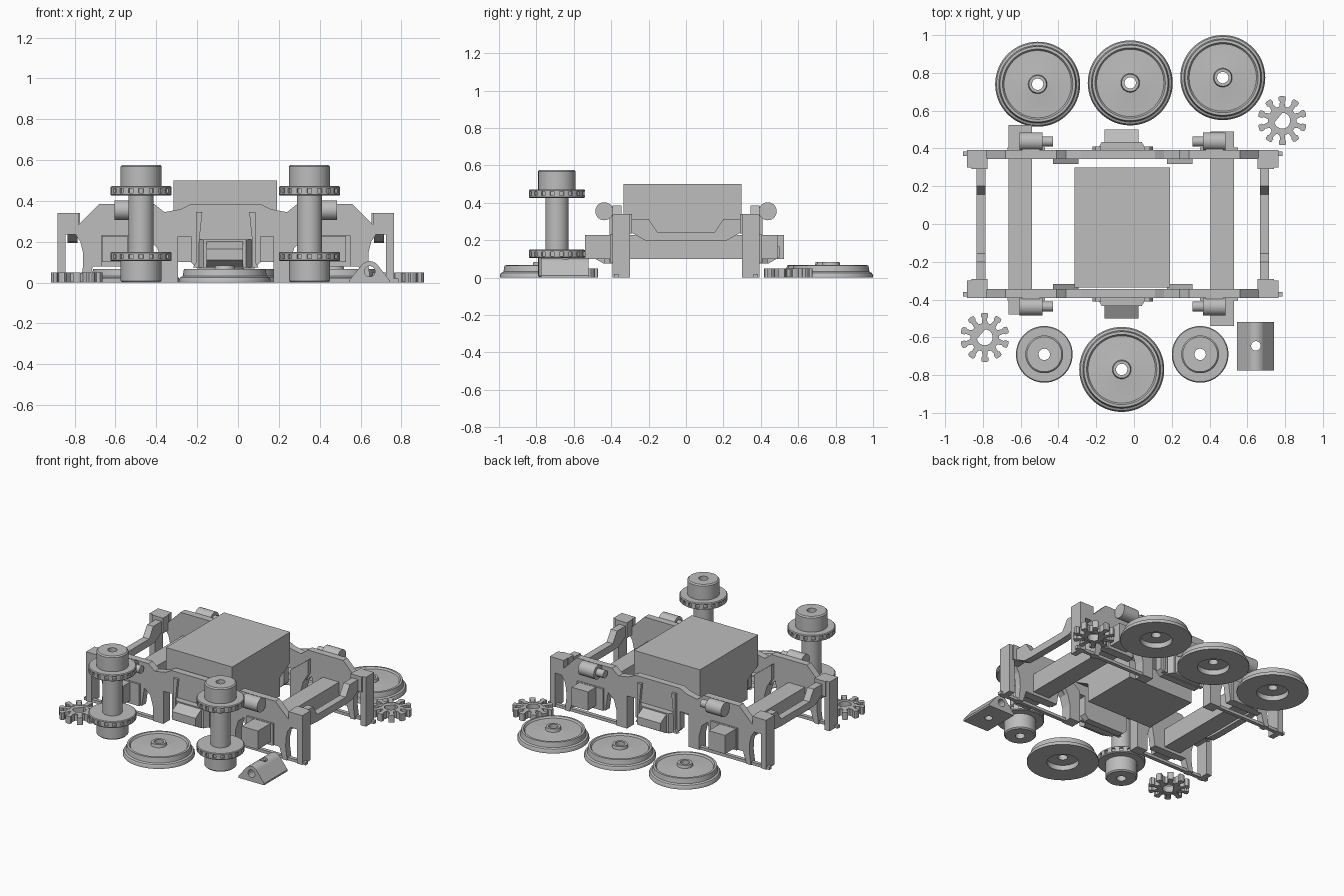
import bpy, bmesh
from math import sin, cos, tau, radians
from mathutils import Vector

cube = bpy.data.objects.get("Cube")
if cube:
    bpy.data.objects.remove(cube, do_unlink=True)

grey = bpy.data.materials.new("plain_grey")
grey.use_nodes = True
grey.diffuse_color = (0.51, 0.51, 0.51, 1)
grey.node_tree.nodes["Principled BSDF"].inputs["Base Color"].default_value = (0.51, 0.51, 0.51, 1)

CX = -0.06  # middle of the chassis along x


def finish(name, bm, smooth=False):
    bmesh.ops.remove_doubles(bm, verts=bm.verts, dist=1e-5)
    bmesh.ops.recalc_face_normals(bm, faces=bm.faces)
    mesh = bpy.data.meshes.new(name)
    bm.to_mesh(mesh)
    bm.free()
    mesh.materials.append(grey)
    ob = bpy.data.objects.new(name, mesh)
    bpy.context.collection.objects.link(ob)
    if smooth:
        bpy.ops.object.select_all(action='DESELECT')
        bpy.context.view_layer.objects.active = ob
        ob.select_set(True)
        bpy.ops.object.shade_smooth_by_angle(angle=radians(30))
    return ob


def prism(name, pts, axis, lo, hi, smooth=False):
    """Extrude a flat outline along one axis."""
    place = {'x': lambda a, b, c: (c, a, b),
             'y': lambda a, b, c: (a, c, b),
             'z': lambda a, b, c: (a, b, c)}[axis]
    bm = bmesh.new()
    face = bm.faces.new([bm.verts.new(place(a, b, lo)) for a, b in pts])
    ext = bmesh.ops.extrude_face_region(bm, geom=[face])
    bmesh.ops.translate(bm, vec=Vector(place(0, 0, hi - lo)),
                        verts=[v for v in ext['geom'] if isinstance(v, bmesh.types.BMVert)])
    return finish(name, bm, smooth)


def box(name, x0, x1, y0, y1, z0, z1):
    return prism(name, [(x0, y0), (x1, y0), (x1, y1), (x0, y1)], 'z', z0, z1)


def rod(name, a, b, axis, r, lo, hi, n=32):
    ring = [(a + r * cos(tau * i / n), b + r * sin(tau * i / n)) for i in range(n)]
    return prism(name, ring, axis, lo, hi, True)


def lathe(name, profile, x, y, steps=64):
    """Turn a closed (radius, height) outline around a vertical line."""
    bm = bmesh.new()
    vs = [bm.verts.new((r, 0, z)) for r, z in profile]
    es = [bm.edges.new((vs[i - 1], vs[i])) for i in range(len(vs))]
    bmesh.ops.spin(bm, geom=vs + es, axis=(0, 0, 1), cent=(0, 0, 0), angle=tau, steps=steps)
    ob = finish(name, bm, True)
    ob.location = (x, y, 0)
    return ob


def cut(ob, cutter):
    mod = ob.modifiers.new("hole", 'BOOLEAN')
    mod.operation, mod.object, mod.solver = 'DIFFERENCE', cutter, 'EXACT'
    bpy.context.view_layer.objects.active = ob
    bpy.ops.object.modifier_apply(modifier=mod.name)
    bpy.data.objects.remove(cutter, do_unlink=True)


# Loose wheels lying flat
wheel = [(0.225, 0), (0.225, 0.013), (0.218, 0.026), (0.206, 0.032), (0.2, 0.066), (0.186, 0.067),
         (0.178, 0.056), (0.12, 0.058), (0.05, 0.064), (0.046, 0.084), (0.03, 0.084), (0.03, 0.035),
         (0.1, 0.035), (0.1, 0)]
for i, (x, y) in enumerate([(-0.51, 0.74), (-0.02, 0.747), (0.47, 0.775), (-0.065, -0.77)]):
    lathe(f"wheel_{i + 1}", wheel, x, y)

# Standing axles with notched discs
spool = [(0.092, 0), (0.1, 0.008), (0.1, 0.105), (0.145, 0.105), (0.15, 0.11), (0.15, 0.117),
         (0.138, 0.117), (0.138, 0.138), (0.15, 0.138), (0.15, 0.146), (0.145, 0.15), (0.062, 0.15)]
axle = spool + [(r, 0.577 - z) for r, z in reversed(spool)] + [(0.03, 0.577), (0.03, 0)]
for side, x, y in [("left", 0.35, -0.69), ("right", -0.475, -0.69)]:
    lathe(f"axle_{side}", axle, x, y)
    for level in (0.113, 0.435):
        for i in range(18):
            a = tau * i / 18
            arc = [(r, a + t) for r, t in [(0.13, -0.1), (0.149, -0.1), (0.15, 0), (0.149, 0.1), (0.13, 0.1)]]
            prism(f"disc_tooth_{side}", [(x + r * cos(t), y + r * sin(t)) for r, t in arc],
                  'z', level, level + 0.029)

# Small gears with ten knobbed teeth
tooth = [(0.06, -0.017), (0.1, -0.012), (0.108, -0.019), (0.126, -0.018), (0.13, -0.009)]
tooth += [(u, -v) for u, v in reversed(tooth)]
for side, x, y in [("front", -0.79, -0.6), ("back", 0.785, 0.547)]:
    lathe(f"gear_ring_{side}", [(0.042, 0.003), (0.076, 0.003), (0.076, 0.047), (0.042, 0.047)], x, y, 32)
    chord = [(x + 0.045 * cos(t), y + 0.045 * sin(t)) for t in [radians(85 + 10 * k) for k in range(12)]]
    prism(f"gear_flat_{side}", chord, 'z', 0.003, 0.047)
    for i in range(10):
        c, s = cos(tau * i / 10 + 0.32), sin(tau * i / 10 + 0.32)
        prism(f"gear_tooth_{side}", [(x + u * c - v * s, y + u * s + v * c) for u, v in tooth], 'z', 0, 0.05)

# Loose bracket with a cross hole and a vertical hole
hump = [(0.645 + 0.05 * cos(t), 0.055 + 0.05 * sin(t)) for t in [radians(40 + 10 * k) for k in range(11)]]
bracket = prism("bracket", [(0.545, 0), (0.742, 0), (0.742, 0.012)] + hump + [(0.545, 0.012)], 'y', -0.775, -0.52)
cut(bracket, rod("cutter_cross", 0.645, 0.055, 'y', 0.026, -0.9, -0.4))
cut(bracket, rod("cutter_down", 0.645, -0.645, 'z', 0.025, -0.1, 0.3))

# Body block, sloping in to a narrower lower part
prism("body_block", [(-0.335, 0.5), (-0.335, 0.29), (-0.22, 0.228), (-0.22, 0.1),
                     (0.185, 0.1), (0.185, 0.228), (0.298, 0.29), (0.298, 0.5)], 'x', -0.315, 0.19)

# Side frame outline, half of it, measured from the chassis middle
shoe_back = [(0.735, 0.235), (0.712, 0.2), (0.7, 0.15), (0.698, 0.09), (0.71, 0)]
half = [(0.17, 0.385), (0.22, 0.36), (0.30, 0.345), (0.35, 0.385), (0.62, 0.385), (0.72, 0.285),
        (0.72, 0.34), (0.825, 0.34), (0.825, 0), (0.785, 0), (0.785, 0.235)] + shoe_back
half += [(0.675, 0), (0.65, 0.08), (0.40, 0.08), (0.38, 0.21),
         (0.335, 0.17), (0.315, 0.1), (0.315, 0), (0.235, 0), (0.235, 0.225), (0.17, 0.225),
         (0.17, 0.1), (0.14, 0.07)]
outline = [(CX + u, z) for u, z in half] + [(CX - u, z) for u, z in reversed(half)]


def span(s, a, b):
    return sorted((s * a, s * b))


for end, s in (("back", 1), ("front", -1)):
    prism(f"side_frame_{end}", outline, 'y', *span(s, 0.345, 0.392))
    # Middle axle box with a sloping nose on a flared base
    base = [(-0.2, 0.385), (0.07, 0.385), (0.04, 0.435), (-0.17, 0.435)]
    prism(f"middle_pedestal_{end}", [(x, s * y) for x, y in base], 'z', 0.075, 0.21)
    nose = [(0.38, 0.075), (0.38, 0.205), (0.43, 0.205), (0.5, 0.165), (0.5, 0.11), (0.44, 0.075)]
    prism(f"middle_axle_box_{end}", [(s * y, z) for y, z in nose], 'x', -0.155, 0.025)
    for m in (-1, 1):
        tag = f"{end}_{'left' if m > 0 else 'right'}"
        # Tapered strut beside the middle box
        strut = [(0.115, 0.345), (0.145, 0.345), (0.145, 0.1), (0.16, 0.075), (0.13, 0.075), (0.13, 0.2)]
        prism(f"strut_{tag}", [(CX + m * u, z) for u, z in strut], 'y', *span(s, 0.385, 0.41))
        # Axle box backing plate
        box(f"axle_plate_{tag}", *sorted((CX + m * 0.41, CX + m * 0.61)), *span(s, 0.38, 0.405), 0.08, 0.23)
        # Stepped cylinder on the outer face
        rod(f"cylinder_{tag}", s * 0.437, 0.355, 'x', 0.048, *sorted((CX + m * 0.425, CX + m * 0.545)))
        rod(f"cylinder_rod_{tag}", s * 0.437, 0.355, 'x', 0.026, *sorted((CX + m * 0.37, CX + m * 0.43)))
        box(f"cylinder_mount_{tag}", *sorted((CX + m * 0.44, CX + m * 0.53)), *span(s, 0.38, 0.43), 0.33, 0.38)
        # Inner brake shoe behind the frame
        inner = [(0.235, 0.225), (0.37, 0.33), (0.37, 0.23), (0.335, 0.17), (0.315, 0.1), (0.315, 0), (0.235, 0)]
        prism(f"inner_shoe_{tag}", [(CX + m * u, z) for u, z in inner], 'y', *span(s, 0.318, 0.35))
        # End post with its block, and the thin brake rail along the bottom
        box(f"end_block_{tag}", *sorted((CX + m * 0.715, CX + m * 0.8)), *span(s, 0.29, 0.35), 0.235, 0.34)
        box(f"end_post_{tag}", *sorted((CX + m * 0.785, CX + m * 0.825)), *span(s, 0.3, 0.35), 0, 0.34)
        box(f"brake_rail_{tag}", *sorted((CX + m * 0.235, CX + m * 0.845)), *span(s, 0.36, 0.385), 0, 0.02)

# Dropped cross bars at both ends
drop = [(0.31, 0.315), (0.2, 0.315), (0.155, 0.245)]
under = [(0.14, 0.195), (0.22, 0.2), (0.29, 0.24), (0.31, 0.24)]
bar = drop + [(-y, z) for y, z in reversed(drop)] + [(-y, z) for y, z in reversed(under)] + under
for tag, x in (("left", 0.69), ("right", -0.81)):
    prism(f"end_bar_{tag}", bar, 'x', x - 0.024, x + 0.024)

# Square beams carrying the axle boxes
box("beam_right", -0.665, -0.54, -0.48, 0.525, 0.1, 0.228)
box("beam_left", 0.405, 0.53, -0.54, 0.49, 0.1, 0.228)
